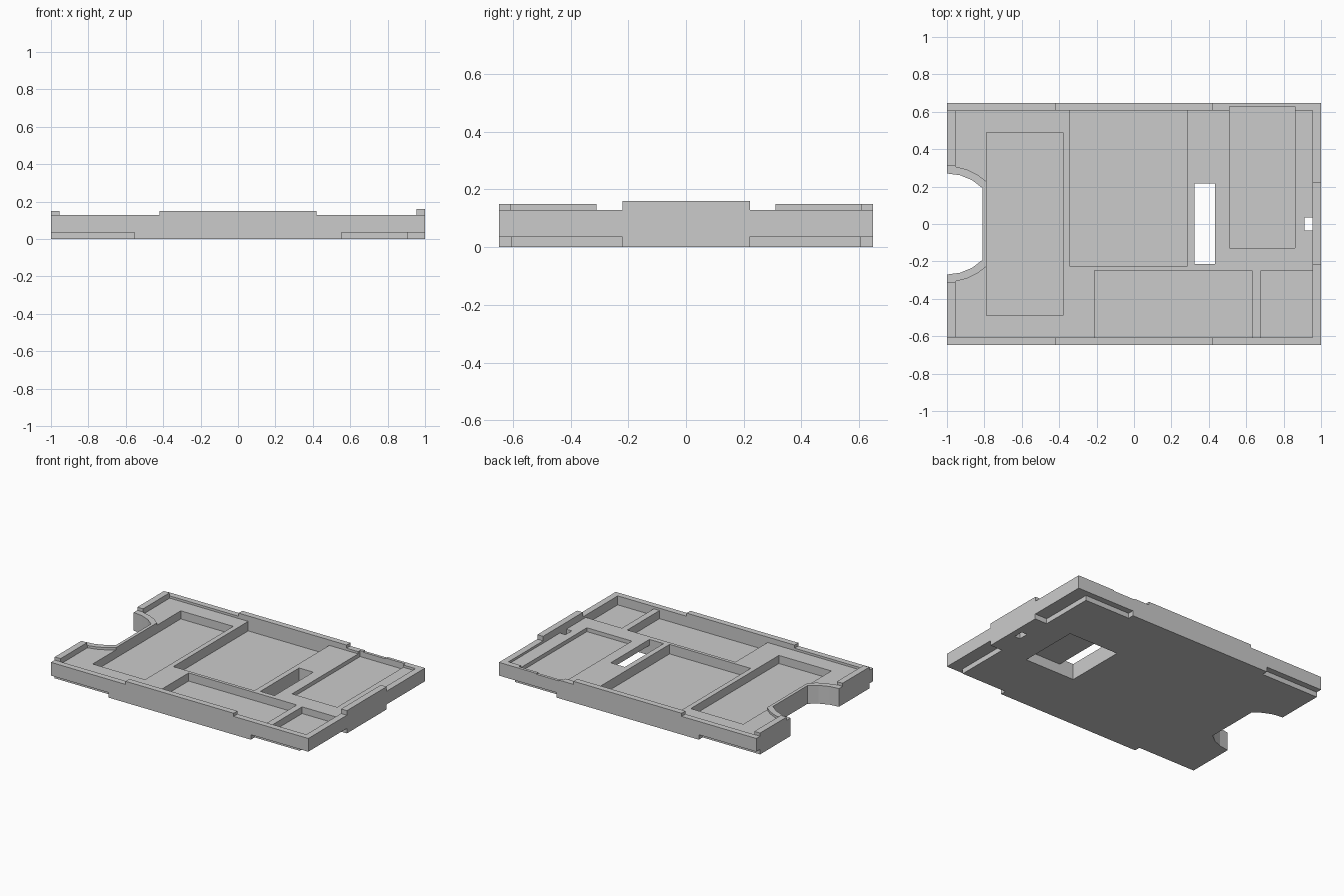
import bpy
import bmesh
import math

if "Cube" in bpy.data.objects:
    bpy.data.objects.remove(bpy.data.objects["Cube"], do_unlink=True)

grey = bpy.data.materials.new("plain grey")
grey.use_nodes = True
grey.diffuse_color = (0.6, 0.6, 0.6, 1)
grey.node_tree.nodes["Principled BSDF"].inputs["Base Color"].default_value = grey.diffuse_color

# Key levels and edges
RIM, FLOOR, LIFT = 0.128, 0.112, 0.15
HALF_Y, IN_Y, IN_X = 0.648, 0.606, 0.955
UNDER, OVER = -0.1, 0.3


def prism(name, outline, z0, z1):
    """Extrude a flat outline between two heights."""
    bm = bmesh.new()
    face = bm.faces.new([bm.verts.new((x, y, z0)) for x, y in outline])
    top = bmesh.ops.extrude_face_region(bm, geom=[face])["geom"]
    moved = [v for v in top if isinstance(v, bmesh.types.BMVert)]
    bmesh.ops.translate(bm, vec=(0, 0, z1 - z0), verts=moved)
    bmesh.ops.recalc_face_normals(bm, faces=bm.faces)
    mesh = bpy.data.meshes.new(name)
    bm.to_mesh(mesh)
    bm.free()
    mesh.materials.append(grey)
    obj = bpy.data.objects.new(name, mesh)
    bpy.context.collection.objects.link(obj)
    return obj


def box(name, x0, x1, y0, y1, z0, z1):
    return prism(name, [(x0, y0), (x1, y0), (x1, y1), (x0, y1)], z0, z1)


def cut(target, cutter):
    """Subtract the cutter, then discard it."""
    cutter.hide_render = True
    mod = target.modifiers.new("cut", "BOOLEAN")
    mod.operation = "DIFFERENCE"
    mod.solver = "EXACT"
    mod.object = cutter
    bpy.context.view_layer.objects.active = target
    bpy.ops.object.modifier_apply(modifier=mod.name)
    bpy.data.objects.remove(cutter, do_unlink=True)


def arc(radius, x_start, x_end, steps=3):
    """Points of a circle about (-1, 0), on the +y side, from x_start to x_end."""
    a0 = math.acos((x_start + 1) / radius)
    a1 = math.acos((x_end + 1) / radius)
    angles = [a0 + (a1 - a0) * i / steps for i in range(steps + 1)]
    return [(-1 + radius * math.cos(a), radius * math.sin(a)) for a in angles]


def mirrored(points):
    return points + [(x, -y) for x, y in reversed(points)]


# Main slab
tray = box("tray", -1, 1, -HALF_Y, HALF_Y, 0, RIM)

# Shallow interior, leaving a lip around the finger notch
inside = [(IN_X, IN_Y), (-IN_X, IN_Y)] + arc(0.31, -IN_X, -0.788)
cut(tray, prism("interior_cutter", mirrored(inside), FLOOR, OVER))

# Finger notch through the left end
notch = [(-1.1, 0.27)] + arc(0.27, -1, -0.81)
cut(tray, prism("notch_cutter", mirrored(notch), UNDER, OVER))

# Component pockets: x range, y range, floor height
pockets = [
    (-0.788, -0.38, -0.488, 0.49, 0.055),
    (-0.345, 0.285, -0.225, IN_Y, 0.045),
    (0.51, 0.86, -0.128, 0.628, 0.085),
    (-0.21, 0.63, -IN_Y, -0.248, 0.055),
    (0.675, IN_X, -IN_Y, -0.252, 0.065),
]
for x0, x1, y0, y1, z in pockets:
    cut(tray, box("pocket_cutter", x0, x1, y0, y1, z, OVER))

# Shallow cable gap in the back rim
cut(tray, box("gap_cutter", 0.535, 0.708, 0.62, 0.8, 0.122, OVER))

# Through slot, its wider recess underneath, and the small hole
cut(tray, box("slot_cutter", 0.323, 0.433, -0.213, 0.217, UNDER, OVER))
cut(tray, box("recess_cutter", 0.323, 0.71, -0.213, 0.217, UNDER, 0.07))
cut(tray, box("hole_cutter", 0.912, IN_X, -0.035, 0.035, UNDER, OVER))

# Stepped corners along the lower edge
for s in (-1, 1):
    y0, y1 = sorted((s * IN_Y, s * 0.8))
    for x0, x1 in ((-1.2, -0.553), (0.553, 1.2)):
        cut(tray, box("edge_cutter", x0, x1, y0, y1, UNDER, 0.035))
    y0, y1 = sorted((s * 0.22, s * 0.8))
    cut(tray, box("edge_cutter", 0.905, 1.2, y0, y1, UNDER, 0.035))

# Raised locating ridges on the rim
for s, side in ((-1, "front"), (1, "back")):
    y0, y1 = sorted((s * IN_Y, s * HALF_Y))
    box(side + "_ridge", -0.42, 0.42, y0, y1, RIM, LIFT)
    y0, y1 = sorted((s * 0.31, s * IN_Y))
    box(side + "_end_ridge", -1, -IN_X, y0, y1, RIM, LIFT)
box("tall_end_ridge", IN_X, 1, -0.22, 0.222, RIM, 0.16)
